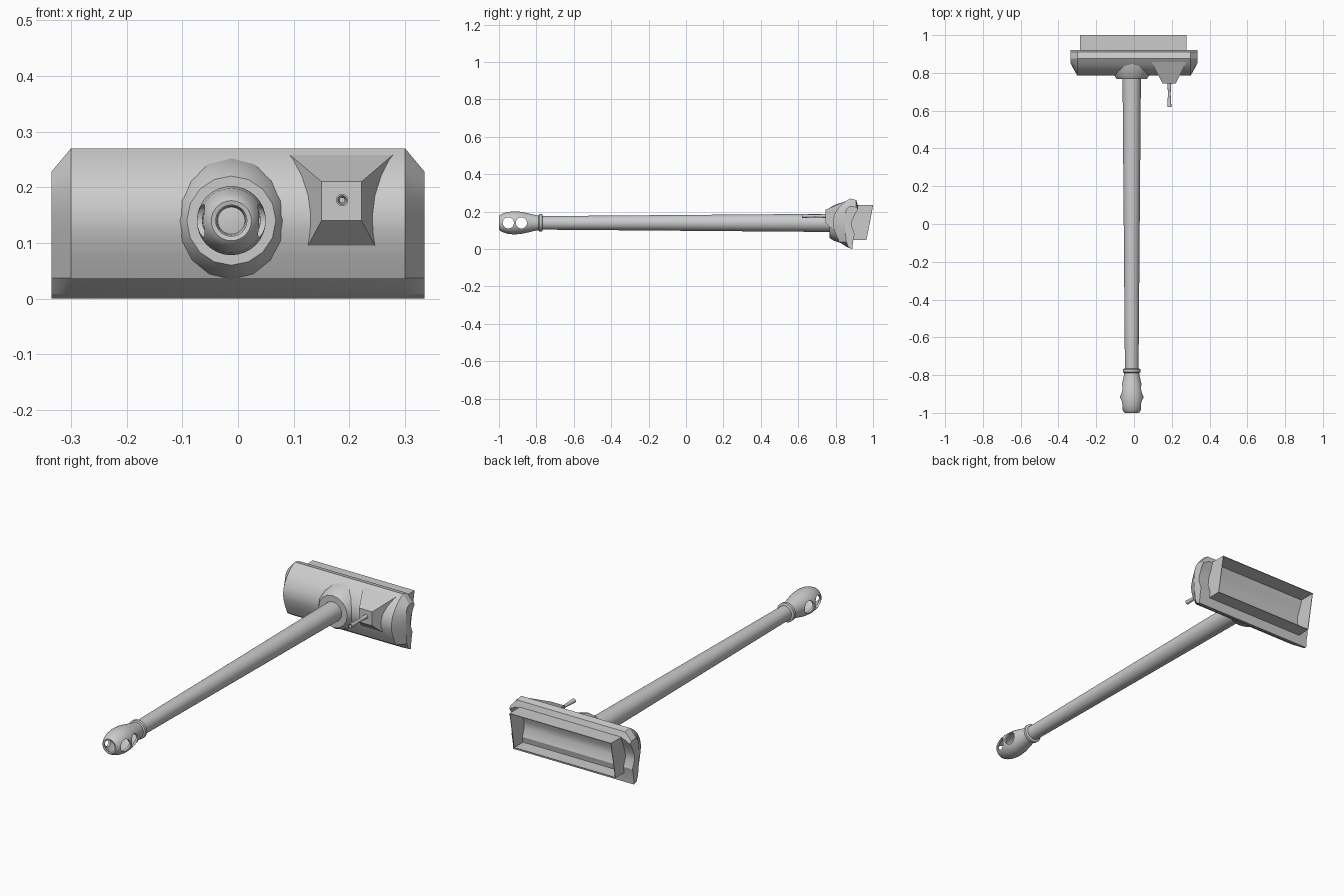
import bpy, bmesh, math

if "Cube" in bpy.data.objects:
    bpy.data.objects.remove(bpy.data.objects["Cube"])

AX, AZ = -0.012, 0.14   # axis of the handle

grey = bpy.data.materials.new("light_grey")
grey.diffuse_color = (0.6, 0.6, 0.6, 1)
grey.use_nodes = True
grey.node_tree.nodes["Principled BSDF"].inputs["Base Color"].default_value = grey.diffuse_color


def finish(name, bm, angle=30):
    bmesh.ops.recalc_face_normals(bm, faces=bm.faces)
    me = bpy.data.meshes.new(name)
    bm.to_mesh(me)
    bm.free()
    me.materials.append(grey)
    ob = bpy.data.objects.new(name, me)
    bpy.context.collection.objects.link(ob)
    smooth(ob, angle)
    return ob


def smooth(ob, angle=30):
    bpy.ops.object.select_all(action='DESELECT')
    ob.select_set(True)
    bpy.context.view_layer.objects.active = ob
    bpy.ops.object.shade_smooth_by_angle(angle=math.radians(angle))


def loft(name, loops, caps=True, ring=False, angle=30):
    """Skin a list of closed loops; cap the ends or join them into a ring."""
    bm = bmesh.new()
    rows = [[bm.verts.new(p) for p in lp] for lp in loops]
    pairs = list(zip(rows, rows[1:])) + ([(rows[-1], rows[0])] if ring else [])
    for a, b in pairs:
        n = len(a)
        for i in range(n):
            j = (i + 1) % n
            bm.faces.new((a[i], a[j], b[j], b[i]))
    if caps and not ring:
        bm.faces.new(rows[0])
        bm.faces.new(rows[-1])
    return finish(name, bm, angle)


def lathe(name, profile, seg=32, x=AX, z=AZ, angle=30, **kw):
    """Revolve (y, radius) points round an axis along y."""
    loops = [[(x + r * math.cos(2 * math.pi * i / seg), y,
               z + r * math.sin(2 * math.pi * i / seg)) for i in range(seg)]
             for y, r in profile]
    return loft(name, loops, angle=angle, **kw)


def rect(x0, x1, z0, z1, y0, y1=None):
    y1 = y0 if y1 is None else y1
    return [(x0, y0, z0), (x1, y0, z0), (x1, y1, z1), (x0, y1, z1)]


# Tapered handle and the ring at its end
lathe("handle", [(-0.78, 0.036), (0.82, 0.049)])
lathe("handle_ring", [(-0.788, 0.040), (-0.784, 0.047), (-0.770, 0.047), (-0.766, 0.040)])

# Hollow grip end with two round holes through its sides
knob = lathe("grip_end", [
    (-0.77, 0.037), (-0.80, 0.041), (-0.84, 0.050), (-0.88, 0.059), (-0.92, 0.062),
    (-0.955, 0.058), (-0.98, 0.050), (-0.995, 0.042), (-1.0, 0.036),
    (-0.998, 0.028), (-0.98, 0.040), (-0.95, 0.049), (-0.92, 0.052), (-0.88, 0.050),
    (-0.84, 0.040), (-0.80, 0.026), (-0.77, 0.022)], ring=True)
for y in (-0.95, -0.88):
    bpy.ops.mesh.primitive_cylinder_add(vertices=32, radius=0.03, depth=0.3,
                                        location=(AX, y, AZ), rotation=(0, math.pi / 2, 0))
    cutter = bpy.context.object
    cutter.name = "hole_cutter"
    bpy.ops.object.select_all(action='DESELECT')
    bpy.context.view_layer.objects.active = knob
    mod = knob.modifiers.new("hole", 'BOOLEAN')
    mod.operation, mod.solver, mod.object = 'DIFFERENCE', 'EXACT', cutter
    bpy.ops.object.modifier_apply(modifier=mod.name)
    bpy.data.objects.remove(cutter)
smooth(knob)

# Head: curved front, wavy back, ends that taper to a narrow strip
front = [(0.89, 0.0), (0.865, 0.008), (0.82, 0.037), (0.80, 0.08), (0.787, 0.12),
         (0.785, 0.15), (0.793, 0.185), (0.815, 0.22), (0.845, 0.25), (0.877, 0.27)]
back = [(0.91, 0.262), (0.92, 0.23), (0.905, 0.19), (0.888, 0.15), (0.887, 0.12),
        (0.902, 0.08), (0.893, 0.04)]


def section(x, end):
    pts = []
    for y, z in front + back:
        if end:
            y = y if y > 0.87 else 0.87 + (y - 0.87) * 0.25
            if z > 0.2:
                z = 0.2 + (z - 0.2) * 0.4
        pts.append((x, y, z))
    return pts


loft("head", [section(-0.335, True), section(-0.30, False),
              section(0.30, False), section(0.335, True)], angle=28)

# Collar joining the handle to the head
lathe("collar", [(0.768, 0.052), (0.768, 0.08), (0.79, 0.095), (0.83, 0.108), (0.86, 0.115)],
      seg=16, angle=25)

# Sloped nozzle mount and thin nozzle
loft("nozzle_mount", [rect(0.15, 0.222, 0.14, 0.21, 0.745),
                      rect(0.093, 0.278, 0.035, 0.258, 0.862, 0.857)], angle=5)
lathe("nozzle", [(0.64, 0.005), (0.62, 0.008), (0.62, 0.011), (0.66, 0.009), (0.69, 0.007),
                 (0.72, 0.009), (0.75, 0.011)], seg=16, x=0.187, z=0.177)

# Open box behind the head
T = 0.003
loft("back_frame", [
    rect(-0.285, 0.278, 0.048, 0.235, 0.88),
    rect(-0.285, 0.278, 0.048, 0.235, 0.965, 1.0),
    rect(-0.285 + T, 0.278 - T, 0.048 + T, 0.235 - T, 0.965, 1.0),
    rect(-0.285 + T, 0.278 - T, 0.048 + T, 0.235 - T, 0.88)], ring=True, angle=5)
